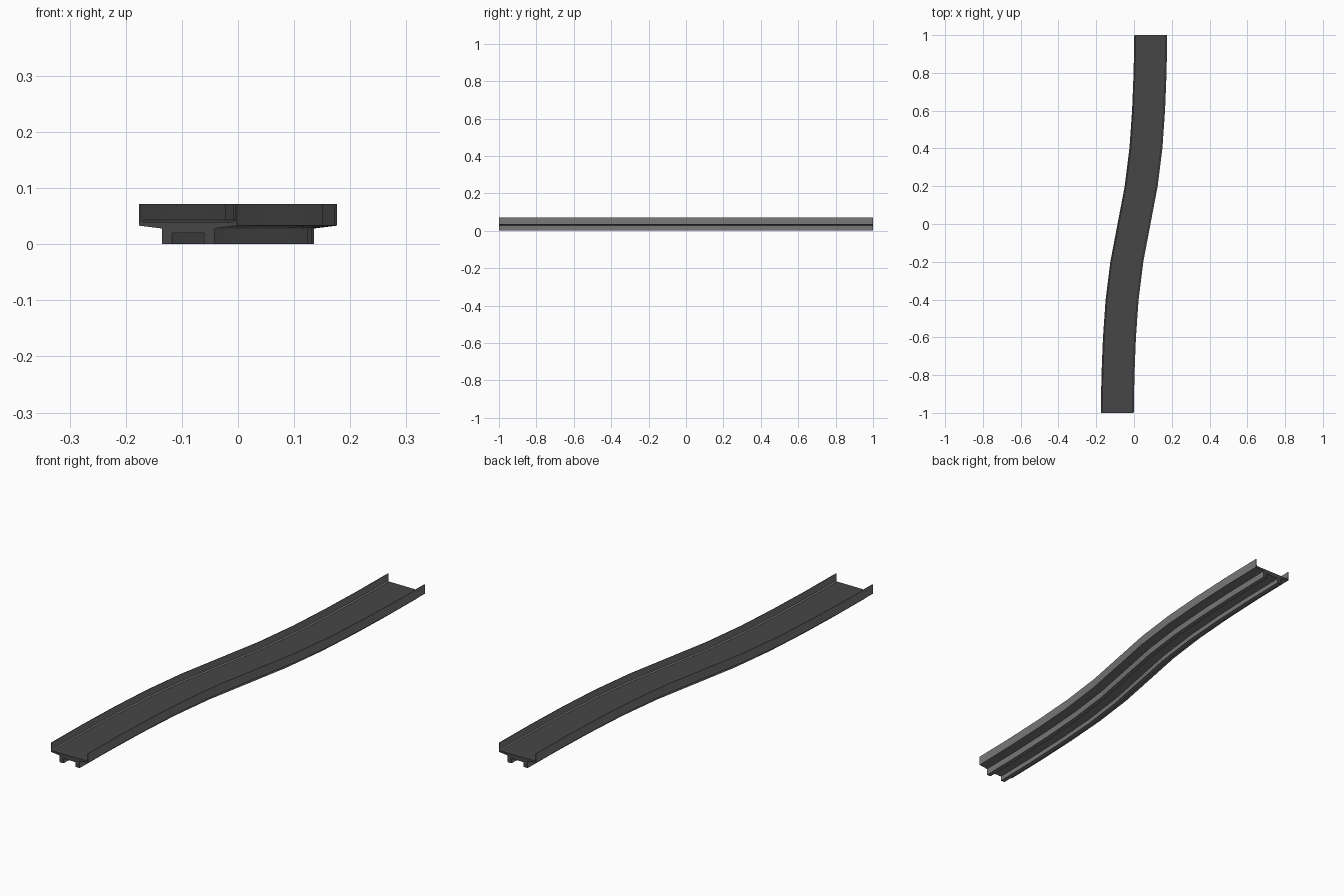
import bpy, bmesh

if "Cube" in bpy.data.objects:
    bpy.data.objects.remove(bpy.data.objects["Cube"])

# Two flat colours: dark running surface and ends, mid grey body
dark = bpy.data.materials.new("dark_grey")
dark.diffuse_color = (0.062, 0.062, 0.062, 1)
dark.use_nodes = True
dark.node_tree.nodes["Principled BSDF"].inputs["Base Color"].default_value = dark.diffuse_color
grey = bpy.data.materials.new("mid_grey")
grey.diffuse_color = (0.19, 0.19, 0.19, 1)
grey.use_nodes = True
grey.node_tree.nodes["Principled BSDF"].inputs["Base Color"].default_value = grey.diffuse_color

# S-shaped centre line: sideways offset every 0.2 units from the middle outward
HALF = [0, 0.038, 0.063, 0.077, 0.085, 0.0887]
PATH = [(-HALF[i], -0.2 * i) for i in range(5, 0, -1)] + [(HALF[i], 0.2 * i) for i in range(6)]


def sweep(name, right_half):
    """Mirror a half profile (x, z) and sweep it along the centre line."""
    profile = right_half + [(-x, z) for x, z in reversed(right_half)]
    bm = bmesh.new()
    rings = [[bm.verts.new((cx + x, y, z)) for x, z in profile] for cx, y in PATH]
    n = len(profile)
    for a, b in zip(rings, rings[1:]):
        for i in range(n):
            j = (i + 1) % n
            bm.faces.new((a[i], a[j], b[j], b[i]))
    bm.faces.new(rings[0])
    bm.faces.new(rings[-1][::-1])
    bmesh.ops.recalc_face_normals(bm, faces=bm.faces)
    # Dark floor (upward, below the rims) and end caps; everything else mid grey
    for f in bm.faces:
        floor = f.normal.z > 0.9 and f.calc_center_median().z < 0.06
        f.material_index = 0 if floor or abs(f.normal.y) > 0.9 else 1
    mesh = bpy.data.meshes.new(name)
    bm.to_mesh(mesh)
    bm.free()
    mesh.materials.append(dark)
    mesh.materials.append(grey)
    obj = bpy.data.objects.new(name, mesh)
    bpy.context.collection.objects.link(obj)
    return obj


# Tray with thin side walls, chamfered inner corners, and two runners beneath
sweep("curved_track", [
    (0.0285, 0.020), (0.0285, 0.0), (0.047, 0.0), (0.047, 0.028),
    (0.0873, 0.033), (0.0873, 0.072), (0.0845, 0.072), (0.0845, 0.043), (0.080, 0.039),
])
